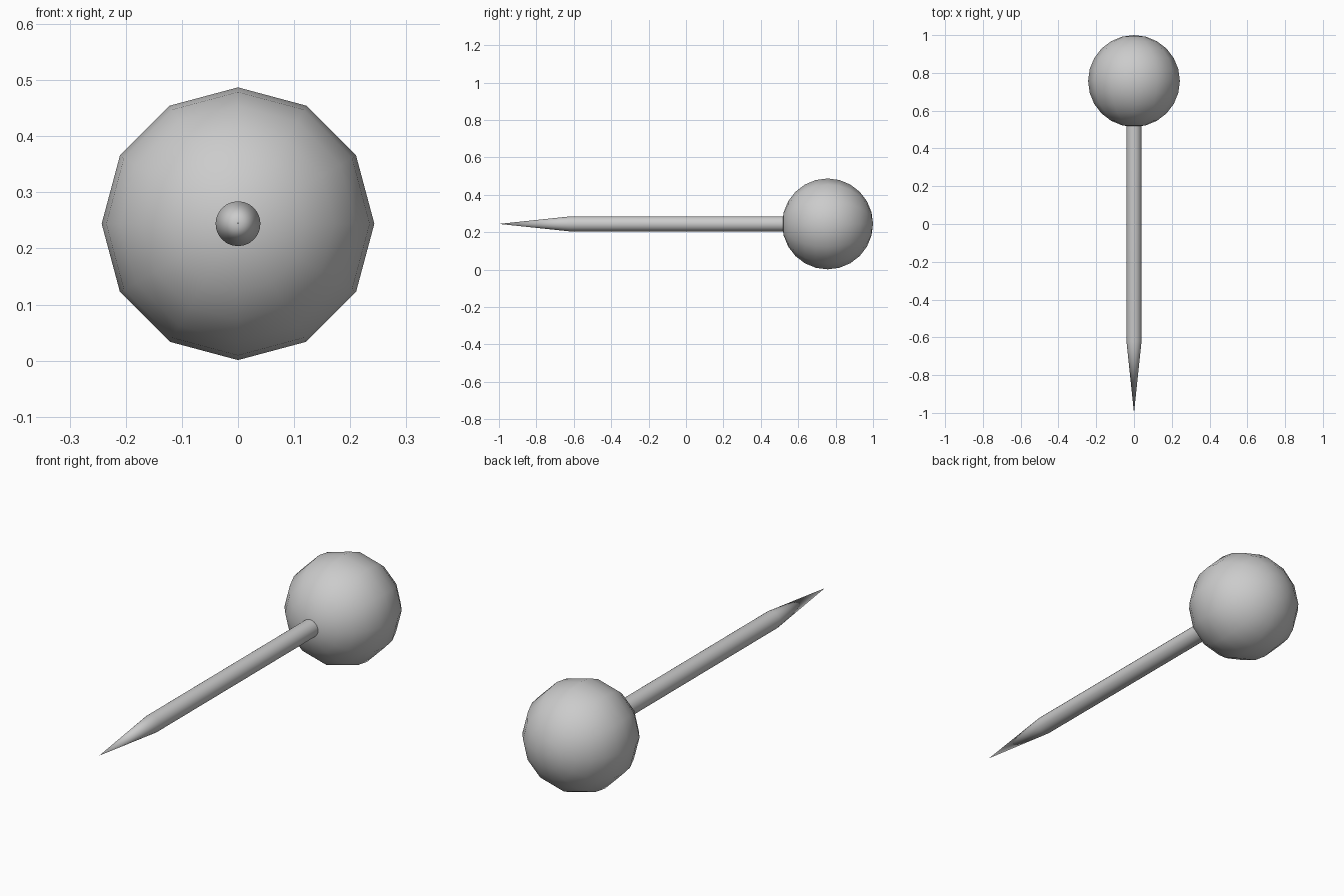
import bpy, bmesh, math

if "Cube" in bpy.data.objects:
    bpy.data.objects.remove(bpy.data.objects["Cube"])

HEAD_R, PIN_R, Z = 0.243, 0.04, 0.244


def lathe_y(name, profile, sides, angle):
    """Spin (y, radius) points around the y direction; zero radius makes a pole."""
    bm = bmesh.new()
    rings = []
    for y, r in profile:
        if r < 1e-6:
            rings.append([bm.verts.new((0, y, Z))] * sides)
        else:
            rings.append([bm.verts.new((r * math.sin(2 * math.pi * i / sides), y,
                                        Z + r * math.cos(2 * math.pi * i / sides)))
                          for i in range(sides)])
    for a, b in zip(rings, rings[1:]):
        for i in range(sides):
            j = (i + 1) % sides
            bm.faces.new(list(dict.fromkeys((a[i], a[j], b[j], b[i]))))
    bmesh.ops.recalc_face_normals(bm, faces=bm.faces)
    mesh = bpy.data.meshes.new(name)
    bm.to_mesh(mesh)
    bm.free()
    obj = bpy.data.objects.new(name, mesh)
    bpy.context.collection.objects.link(obj)
    bpy.ops.object.select_all(action='DESELECT')
    obj.select_set(True)
    bpy.context.view_layer.objects.active = obj
    bpy.ops.object.shade_smooth_by_angle(angle=math.radians(angle))
    return obj


# Ball head: twelve sides around, twelve bands from pole to pole
centre = 1 - HEAD_R
lathe_y("ball_head",
        [(centre - HEAD_R * math.cos(math.pi * k / 12),
          HEAD_R * math.sin(math.pi * k / 12)) for k in range(13)], 12, 40)

# Pin: sharp point, straight shaft, end hidden just inside the head
lathe_y("pin_shaft", [(-1, 0), (-0.62, PIN_R), (0.53, PIN_R), (0.53, 0)], 24, 40)
